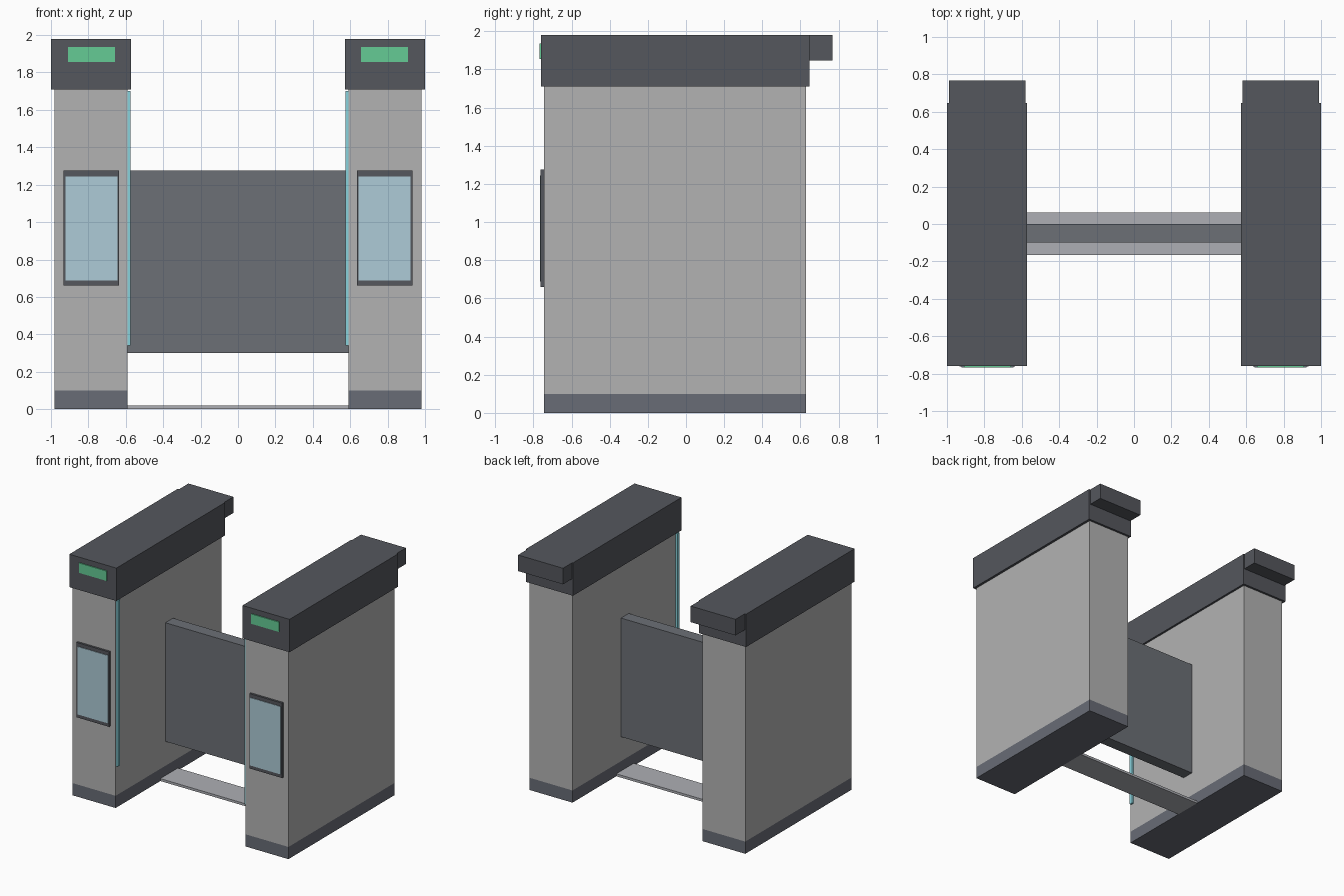
import bpy, bmesh
from mathutils import Vector

if "Cube" in bpy.data.objects:
    bpy.data.objects.remove(bpy.data.objects["Cube"])


def material(name, rgb):
    m = bpy.data.materials.new(name)
    m.diffuse_color = (*rgb, 1)
    m.use_nodes = True
    m.node_tree.nodes["Principled BSDF"].inputs["Base Color"].default_value = m.diffuse_color
    return m


dark = material("dark_metal", (0.09, 0.095, 0.11))
slate = material("slate_panel", (0.15, 0.16, 0.18))
plinth = material("plinth_grey", (0.14, 0.15, 0.18))
silver = material("silver", (0.45, 0.45, 0.45))
plate = material("floor_plate_grey", (0.42, 0.43, 0.46))
glass = material("screen_blue", (0.42, 0.6, 0.68))
green = material("indicator_green", (0.13, 0.6, 0.3))
cyan = material("light_cyan", (0.25, 0.65, 0.72))


def box(name, x, y, z, mat, mirror=True):
    """Box from (min, max) ranges, optionally mirrored across x = 0."""
    bm = bmesh.new()
    bmesh.ops.create_cube(bm, size=1)
    lo, hi = Vector((x[0], y[0], z[0])), Vector((x[1], y[1], z[1]))
    for v in bm.verts:
        v.co = (lo + hi) / 2 + v.co * (hi - lo)
    me = bpy.data.meshes.new(name)
    bm.to_mesh(me)
    bm.free()
    me.materials.append(mat)
    ob = bpy.data.objects.new(name, me)
    bpy.context.collection.objects.link(ob)
    if mirror:
        ob.modifiers.new("mirror", 'MIRROR').use_mirror_merge = False
    return ob


# Cabinets: plinth, body, cap and rear overhang
box("cabinet_plinth", (0.59, 0.98), (-0.745, 0.63), (0, 0.10), plinth)
box("cabinet_body", (0.59, 0.98), (-0.745, 0.63), (0.10, 1.71), silver)
box("cabinet_cap", (0.573, 1.0), (-0.76, 0.648), (1.71, 1.98), dark)
box("cap_rear_overhang", (0.58, 0.988), (0.648, 0.768), (1.848, 1.98), dark)

# Front displays
box("screen_frame", (0.637, 0.933), (-0.762, -0.745), (0.66, 1.275), dark)
box("screen_glass", (0.643, 0.922), (-0.766, -0.762), (0.688, 1.245), glass)
box("indicator_light", (0.657, 0.908), (-0.768, -0.76), (1.855, 1.936), green)

# Vertical light strips on the inner faces
box("light_strip", (0.575, 0.592), (-0.738, -0.708), (0.34, 1.70), cyan)

# Gate panel and floor plate between the cabinets
box("gate_panel", (-0.59, 0.59), (-0.10, 0), (0.30, 1.275), slate, False)
box("floor_plate", (-0.59, 0.59), (-0.165, 0.062), (0, 0.02), plate, False)
